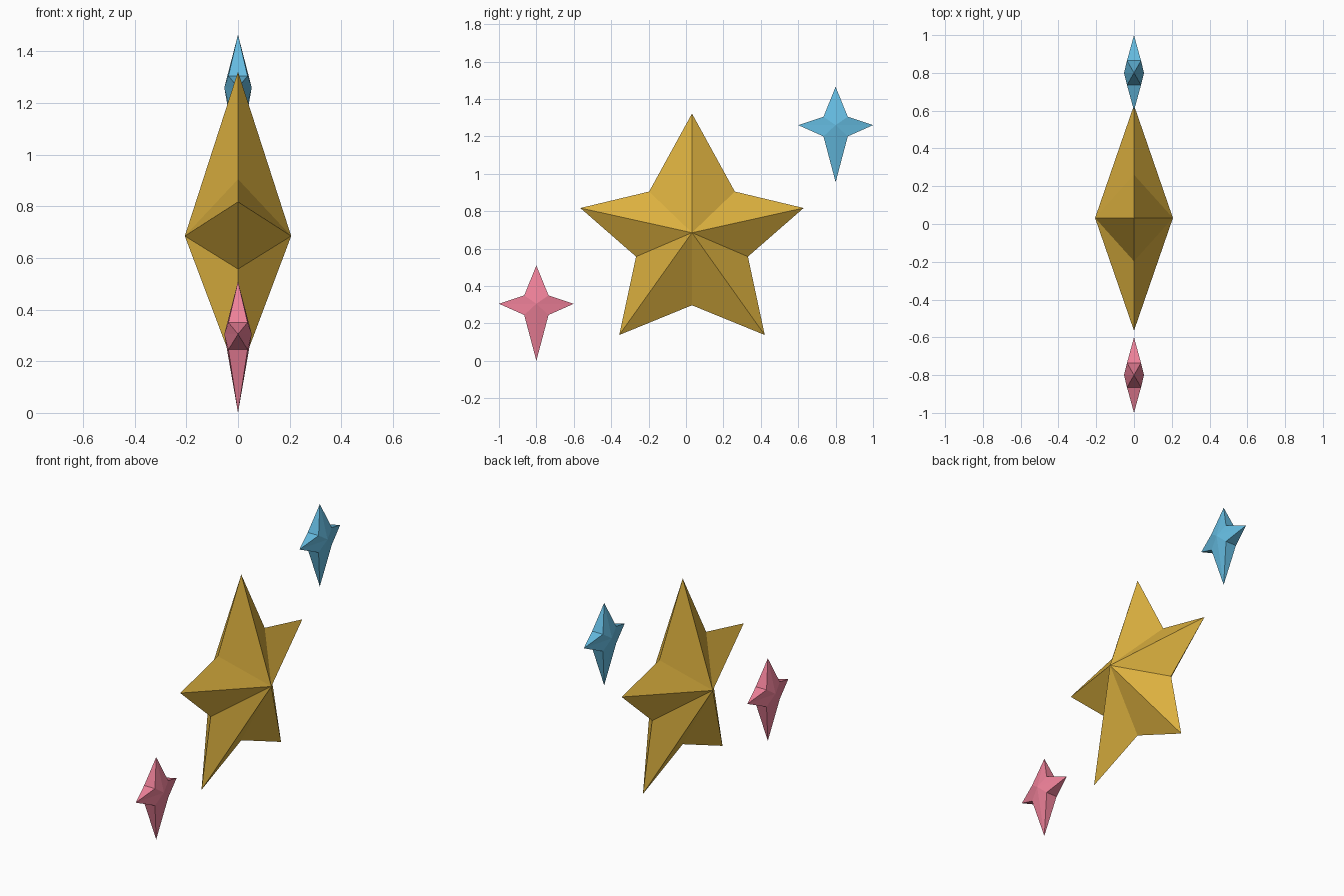
import bpy, bmesh

if "Cube" in bpy.data.objects:
    bpy.data.objects.remove(bpy.data.objects["Cube"])


def make_material(name, color):
    mat = bpy.data.materials.new(name)
    mat.diffuse_color = (*color, 1)
    mat.use_nodes = True
    mat.node_tree.nodes["Principled BSDF"].inputs["Base Color"].default_value = mat.diffuse_color
    return mat


def make_star(name, outline, depth, valley, mat, location):
    """Faceted star in the y-z plane; outline alternates tip, valley.
    valley = half thickness kept at the valleys (0 gives sharp valleys)."""
    bm = bmesh.new()
    center = {s: bm.verts.new((s * depth, 0, 0)) for s in (1, -1)}
    ring = {1: [], -1: []}
    for i, (y, z) in enumerate(outline):
        if i % 2 and valley:
            for s in (1, -1):
                ring[s].append(bm.verts.new((s * valley, y, z)))
        else:
            v = bm.verts.new((0, y, z))
            ring[1].append(v)
            ring[-1].append(v)
    n = len(outline)
    for i in range(n):
        j = (i + 1) % n
        # Facets fanning out from both raised centers
        for s in (1, -1):
            bm.faces.new((center[s], ring[s][i], ring[s][j]))
        # Rim facet joining the two sides between tip and valley
        if valley:
            rim = {ring[1][i], ring[1][j], ring[-1][i], ring[-1][j]}
            bm.faces.new(list(rim))
    bmesh.ops.recalc_face_normals(bm, faces=bm.faces)
    mesh = bpy.data.meshes.new(name)
    bm.to_mesh(mesh)
    bm.free()
    obj = bpy.data.objects.new(name, mesh)
    obj.location = location
    mesh.materials.append(mat)
    bpy.context.collection.objects.link(obj)
    return obj


# Large five-pointed star: right half of the outline, mirrored to the left
half = [(0, 0.637), (0.229, 0.22), (0.597, 0.132), (0.299, -0.128),
        (0.389, -0.547), (0, -0.388)]
big_outline = half + [(-y, z) for y, z in reversed(half[1:-1])]
make_star("large_star", big_outline, 0.206, 0,
          make_material("gold", (0.72, 0.44, 0.05)), (0, 0.032, 0.685))

# Two small four-pointed sparkles with a longer bottom ray
half = [(0, 0.205), (0.065, 0.045), (0.2, 0), (0.065, -0.06), (0, -0.305)]
small_outline = half + [(-y, z) for y, z in reversed(half[1:-1])]
make_star("upper_sparkle", small_outline, 0.053, 0.037,
          make_material("blue", (0.13, 0.50, 0.75)), (0, 0.8, 1.26))
make_star("lower_sparkle", small_outline, 0.053, 0.037,
          make_material("pink", (0.86, 0.22, 0.32)), (0, -0.8, 0.305))
